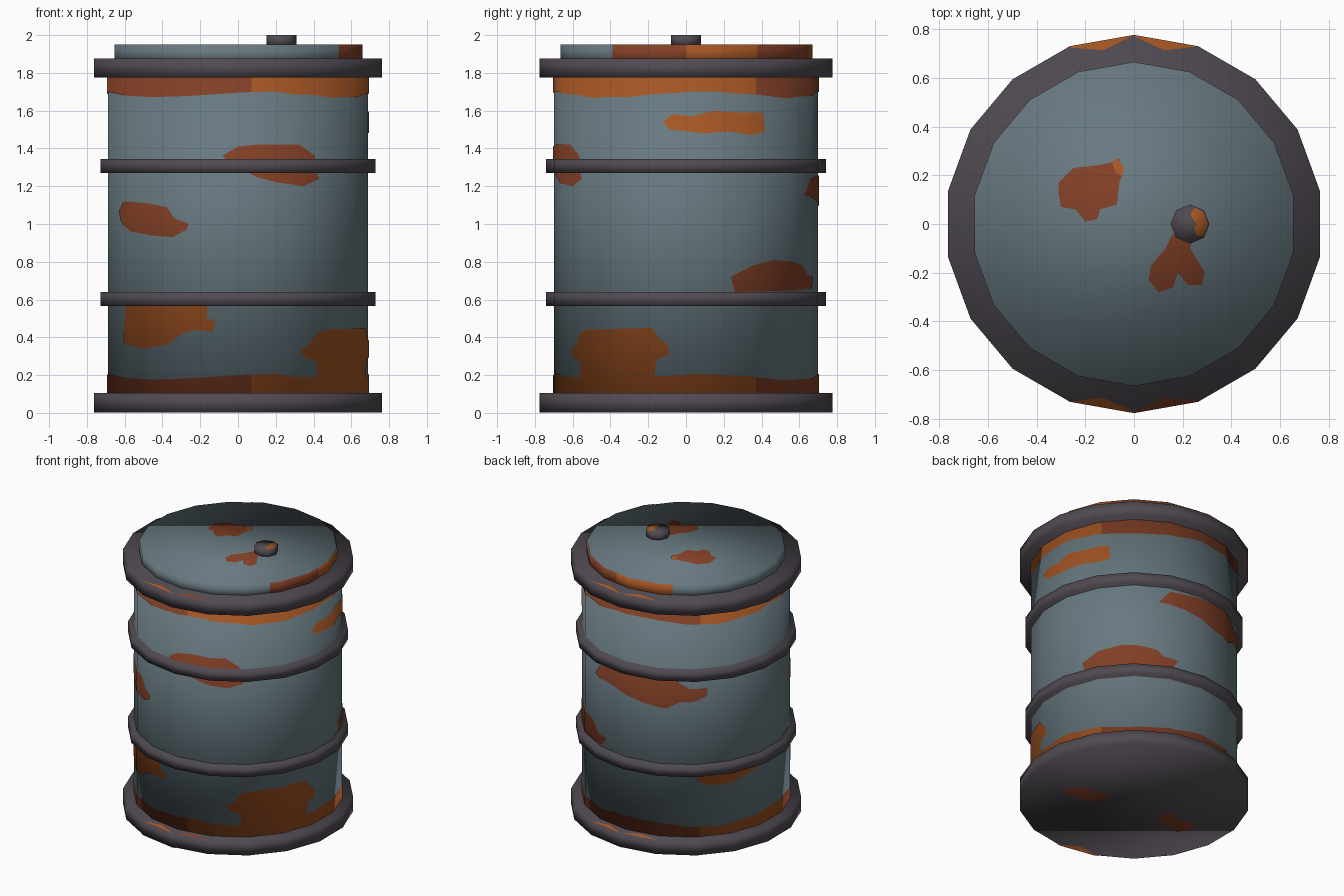
import bpy, bmesh, math
from mathutils import Vector

if "Cube" in bpy.data.objects:
    bpy.data.objects.remove(bpy.data.objects["Cube"])

SIDES = 18
STEP = 360 / SIDES
LIFT = 0.004


def material(name, rgb):
    m = bpy.data.materials.new(name)
    m.diffuse_color = (*rgb, 1)
    m.use_nodes = True
    m.node_tree.nodes["Principled BSDF"].inputs["Base Color"].default_value = m.diffuse_color
    return m


STEEL = material("blue_grey_paint", (0.136, 0.191, 0.216))
IRON = material("dark_iron", (0.080, 0.069, 0.084))
DARK = material("dark_rust", (0.223, 0.050, 0.019))
ORANGE = material("orange_rust", (0.376, 0.091, 0.017))


def add(name, bm, mat, normal=None):
    me = bpy.data.meshes.new(name)
    bm.to_mesh(me)
    bm.free()
    me.materials.append(mat)
    me.shade_smooth()
    if normal:
        me.normals_split_custom_set_from_vertices([normal(v.co) for v in me.vertices])
    ob = bpy.data.objects.new(name, me)
    bpy.context.collection.objects.link(ob)


def drum(name, r, z0, z1, mat, sides=SIDES, cx=0):
    # closed smooth prism with a corner on the y axis
    bm = bmesh.new()
    ang = [math.radians(90 + 360 * i / sides) for i in range(sides)]
    low, top = [[bm.verts.new((cx + r * math.cos(a), r * math.sin(a), z)) for a in ang] for z in (z0, z1)]
    bm.faces.new(low[::-1])
    bm.faces.new(top)
    for i in range(sides):
        j = (i + 1) % sides
        bm.faces.new((low[i], low[j], top[j], top[i]))
    add(name, bm, mat)


def soft(r, z0, z1, cx=0):
    # normals that match the smooth drum underneath
    def f(co):
        t = 2 * (co.z - z0) / (z1 - z0) - 1
        return Vector(((co.x - cx) / r, co.y / r, 0.9 * max(-1, min(1, t)))).normalized()
    return f


def outline(pts):
    bm = bmesh.new()
    f = bm.faces.new([bm.verts.new((x, y, 0)) for x, y in pts])
    f.normal_update()
    if f.normal.z < 0:
        f.normal_flip()
    bmesh.ops.triangulate(bm, faces=bm.faces[:])
    return bm


def cut_at_corners(bm):
    # x holds the angle in degrees: split where the drum has its corners
    for k in range(-14, 15):
        bmesh.ops.bisect_plane(bm, geom=bm.verts[:] + bm.edges[:] + bm.faces[:],
                               plane_co=(90 + k * STEP, 0, 0), plane_no=(1, 0, 0), dist=1e-4)


def on_ring(a, r):
    rem = (a - 90) % STEP - STEP / 2
    d = r * math.cos(math.radians(STEP / 2)) / math.cos(math.radians(rem))
    return d * math.cos(math.radians(a)), d * math.sin(math.radians(a))


def wall_patch(name, pts, mat, r=0.70, z0=0.05, z1=1.85):
    # outline given as (angle, height), wrapped on the side of a drum
    bm = outline(pts)
    cut_at_corners(bm)
    for v in bm.verts:
        x, y = on_ring(v.co.x, r + LIFT)
        v.co = (x, y, v.co.y)
    add(name, bm, mat, soft(r, z0, z1))


def ring_strip(name, a0, a1, r0, r1, z, mat, norm, down=False):
    # narrow strip along the edge of a flat cap, outline (angle, radius)
    mid = (a0 + a1) / 2
    bm = outline([(a0, r1), (mid, r0), (a1, r1 - 0.006), (a1, r1), (mid, r1)])
    cut_at_corners(bm)
    for v in bm.verts:
        x, y = on_ring(v.co.x, v.co.y)
        v.co = (x, y, z)
    if not down:
        bmesh.ops.reverse_faces(bm, faces=bm.faces[:])
    add(name, bm, mat, norm)


def flat_patch(name, pts, z, mat, norm, down=False):
    bm = outline(pts)
    for v in bm.verts:
        v.co.z = z
    if down:
        bmesh.ops.reverse_faces(bm, faces=bm.faces[:])
    add(name, bm, mat, norm)


# barrel body, rims, hoops, lid and cap
drum("body", 0.70, 0.05, 1.85, STEEL)
drum("bottom_rim", 0.775, 0.003, 0.105, IRON)
drum("top_rim", 0.775, 1.775, 1.875, IRON)
drum("lower_hoop", 0.74, 0.565, 0.64, IRON)
drum("upper_hoop", 0.74, 1.27, 1.345, IRON)
drum("lid", 0.665, 1.85, 1.95, STEEL)
drum("cap", 0.08, 1.94, 2.0, IRON, 8, 0.23)

# wavy rust bands next to both rims
for i, (a0, a1, mat) in enumerate([(-84, 32, ORANGE), (32, 133, DARK), (133, 192, ORANGE), (192, 276, DARK)]):
    steps = [a0 + (a1 - a0) * k / 12 for k in range(13)]
    for name, edge, mean in (("top", 1.79, 1.685), ("bottom", 0.09, 0.19)):
        wave = [(a, mean + 0.016 * math.sin(math.radians(4 * a + 60)) + 0.004 * math.sin(a)) for a in steps]
        wall_patch(f"{name}_rust_band_{i}", wave + [(a1, edge), (a0, edge)], mat)

# rust patches on the wall
wall_patch("rust_left", [(-155, 1.07), (-149, 1.12), (-133, 1.11), (-123, 1.09), (-119, 1.03), (-112, 1.0),
                         (-113, .97), (-120, .93), (-131, .94), (-145, .96), (-153, 1.02)], DARK)
wall_patch("rust_front_hoop", [(-97, 1.36), (-90, 1.41), (-82, 1.42), (-62, 1.42), (-54, 1.36), (-55, 1.3),
                               (-52, 1.24), (-60, 1.2), (-73, 1.22), (-82, 1.25), (-90, 1.3)], DARK)
wall_patch("rust_front_low", [(-148, .6), (-103, .6), (-104, .5), (-100, .49), (-101, .43), (-109, .44),
                              (-115, .42), (-123, .36), (-136, .34), (-150, .37), (-149, .47)], ORANGE)
wall_patch("rust_corner_low", [(-62, .33), (-57, .36), (-54, .42), (-48, .44), (-15, .45), (-12, .4), (-8, .36),
                               (-7, .31), (-13, .28), (-14, .17), (-54, .17), (-53, .27), (-59, .29)], ORANGE)
wall_patch("rust_right_high", [(-10, 1.54), (-6, 1.58), (3, 1.57), (12, 1.6), (23, 1.59), (36, 1.59),
                               (37, 1.49), (30, 1.47), (20, 1.49), (8, 1.48), (-7, 1.5)], ORANGE)
wall_patch("rust_right_low", [(20, .72), (30, .78), (42, .81), (55, .8), (63, .78), (67, .73), (75, .72),
                              (72, .66), (60, .65), (22, .64)], DARK)
wall_patch("rust_back", [(64, 1.15), (70, 1.24), (80, 1.25), (95, 1.26), (108, 1.27), (120, 1.25), (127, 1.2),
                         (137, 1.2), (137, 1.14), (128, 1.1), (122, 1.1), (114, 1.05), (100, 1.07), (80, 1.13)], DARK)
wall_patch("rust_back_low", [(130, .6), (168, .6), (168, .53), (158, .5), (146, .47), (137, .48), (131, .52)], ORANGE)

# rusty lid edge
for i, (a0, a1, mat) in enumerate([(-36, 0, DARK), (0, 35, ORANGE), (35, 80, DARK), (80, 117, ORANGE)]):
    wall_patch(f"lid_edge_rust_{i}", [(a0, 1.87), (a1, 1.87), (a1, 1.951), (a0, 1.951)], mat, 0.665, 1.85, 1.95)

# rust on the lid and cap
lid_n = soft(0.665, 1.85, 1.95)
flat_patch("lid_rust_back", [(-.31, .13), (-.31, .17), (-.25, .23), (-.16, .24), (-.1, .25), (-.06, .27), (-.05, .2),
                             (-.06, .17), (-.07, .08), (-.14, .06), (-.15, .02), (-.2, .01), (-.24, .06), (-.3, .07)],
           1.953, DARK, lid_n)
flat_patch("lid_rust_spot", [(-.09, .25), (-.07, .27), (-.04, .23), (-.05, .195), (-.075, .21)], 1.955, ORANGE, lid_n)
flat_patch("lid_rust_front", [(.16, -.04), (.13, -.1), (.07, -.17), (.06, -.23), (.1, -.28), (.16, -.26), (.18, -.2),
                              (.22, -.25), (.28, -.25), (.29, -.2), (.23, -.1), (.24, -.06)], 1.953, DARK, lid_n)
flat_patch("cap_rust", [(.25, .068), (.285, .05), (.304, 0), (.285, -.05), (.26, -.05), (.245, -.02), (.255, 0),
                        (.23, .04)], 2.002, ORANGE, soft(0.08, 1.94, 2.0, 0.23))

# worn streaks on the rims, front and back
for name, z0, z1 in (("bottom", 0.003, 0.105), ("top", 1.775, 1.875)):
    for a, first, second in ((-90, ORANGE, DARK), (90, ORANGE, ORANGE)):
        for k, mat in ((-1, first), (1, second)):
            lo, hi = sorted((a, a + 20 * k))
            ring_strip(f"{name}_rim_streak_{a + 10 * k}", lo, hi, 0.735, 0.776, z1 + 0.003, mat, soft(0.775, z0, z1))
ring_strip("underside_streak", -112, -88, 0.715, 0.775, 0, ORANGE, soft(0.775, 0.003, 0.105), True)

# rust on the underside
base_n = soft(0.775, 0.003, 0.105)
flat_patch("base_rust_right", [(.45, -.2), (.44, -.13), (.35, -.07), (.28, -.08), (.2, -.04), (.15, -.06),
                               (.19, -.16), (.28, -.22), (.35, -.21)], 0, DARK, base_n, True)
flat_patch("base_rust_left", [(-.26, -.09), (-.27, .01), (-.33, .05), (-.39, -.01), (-.5, .04), (-.54, -.04),
                              (-.48, -.13), (-.39, -.11)], 0, DARK, base_n, True)
